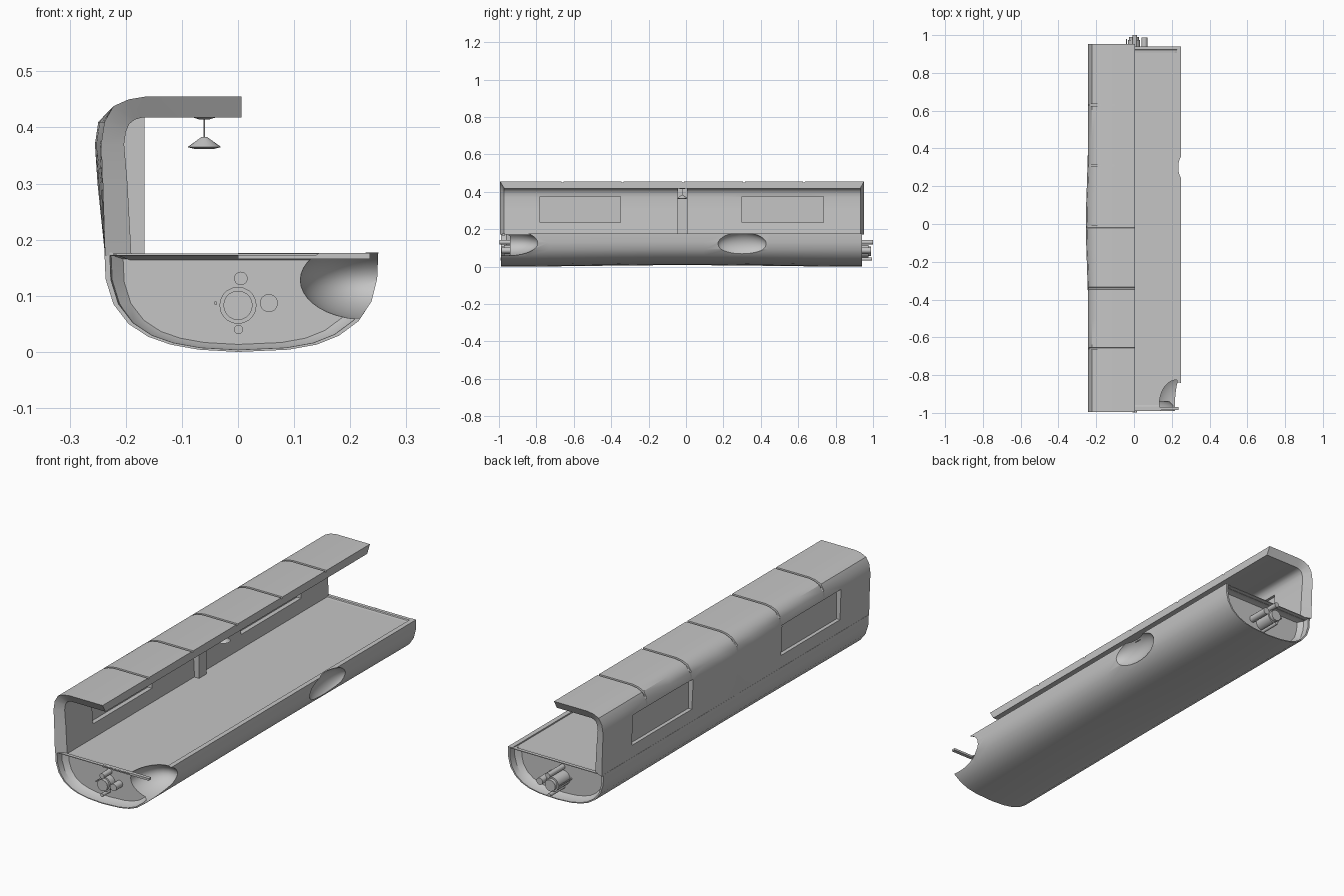
import bpy, bmesh, math
from mathutils import Matrix, Vector

if "Cube" in bpy.data.objects:
    bpy.data.objects.remove(bpy.data.objects["Cube"])

grey = bpy.data.materials.new("plain grey")
grey.diffuse_color = (0.56, 0.56, 0.56, 1)
grey.use_nodes = True
grey.node_tree.nodes["Principled BSDF"].inputs["Base Color"].default_value = grey.diffuse_color


def finish(bm, name, smooth=True):
    bmesh.ops.recalc_face_normals(bm, faces=bm.faces)
    if bm.calc_volume(signed=True) < 0:
        bmesh.ops.reverse_faces(bm, faces=bm.faces)
    me = bpy.data.meshes.new(name)
    bm.to_mesh(me)
    bm.free()
    ob = bpy.data.objects.new(name, me)
    bpy.context.collection.objects.link(ob)
    me.materials.append(grey)
    if smooth:
        shade(ob)
    return ob


def shade(ob):
    bpy.ops.object.select_all(action='DESELECT')
    ob.select_set(True)
    bpy.context.view_layer.objects.active = ob
    bpy.ops.object.shade_smooth_by_angle(angle=math.radians(35))


def box(name, lo, hi):
    bm = bmesh.new()
    size = Vector(hi) - Vector(lo)
    mid = (Vector(hi) + Vector(lo)) / 2
    bmesh.ops.create_cube(bm, size=1, matrix=Matrix.Translation(mid) @ Matrix.Diagonal((*size, 1)))
    return finish(bm, name, False)


def ellipsoid(name, c, r):
    bm = bmesh.new()
    bmesh.ops.create_uvsphere(bm, u_segments=32, v_segments=20, radius=1,
                              matrix=Matrix.Translation(c) @ Matrix.Diagonal((*r, 1)))
    return finish(bm, name)


def cone(bm, c, r1, r2, depth, axis='Z', seg=20):
    m = Matrix.Translation(c)
    if axis == 'Y':
        m = m @ Matrix.Rotation(math.pi / 2, 4, 'X')
    bmesh.ops.create_cone(bm, cap_ends=True, segments=seg, radius1=r1, radius2=r2, depth=depth, matrix=m)


def cut(ob, cutters):
    # Subtract each cutter, trying another solver if one loses the part
    for c in cutters:
        c.hide_render = True
        before = ob.data.copy()
        for solver in ('EXACT', 'MANIFOLD', 'FLOAT'):
            bpy.context.view_layer.objects.active = ob
            m = ob.modifiers.new("cut", 'BOOLEAN')
            m.object, m.operation, m.solver = c, 'DIFFERENCE', solver
            bpy.ops.object.modifier_apply(modifier=m.name)
            if len(ob.data.vertices) > .6 * len(before.vertices) and \
                    max(v.co.y for v in ob.data.vertices) > .9:
                break
            ob.data = before.copy()
        bpy.data.objects.remove(c)
    shade(ob)


def bridge(bm, a, b):
    n = len(a)
    for i in range(n):
        bm.faces.new((a[i], a[(i + 1) % n], b[(i + 1) % n], b[i]))


# Lower hull: rounded trough, lofted along y, with recessed ends and a floor lip
BOWL = [(-.238, .177), (-.236, .13), (-.222, .085), (-.195, .05), (-.16, .027), (-.12, .013),
        (-.07, .004), (0, 0), (.09, .004), (.14, .013), (.18, .029), (.215, .055),
        (.238, .09), (.248, .13), (.25, .177)]


def hull_section(y, floor_z):
    pts = BOWL + [(.228, .177), (.228, floor_z), (-.225, floor_z), (-.225, .177)]
    lift = .008 * math.sin((y + 1) * 1.6) ** 2
    return [(x, y, z + lift * max(0, 1 - z / .1)) for x, z in pts]


def end_section(y, s):
    return [(x * s, y, .095 + (z - .095) * s) for x, _, z in hull_section(y, .1755)]


bm = bmesh.new()
Y0, Y1 = -.99, .94
sections = [end_section(Y0 + .05, .86), end_section(Y0 + .03, .95), end_section(Y0, .96),
            hull_section(Y0, .1755), hull_section(Y0 + .016, .1755)]
sections += [hull_section(Y0 + .02 + (Y1 - Y0 - .04) * i / 16, .171) for i in range(17)]
sections += [hull_section(Y1 - .016, .1755), hull_section(Y1, .1755),
             end_section(Y1, .96), end_section(Y1 - .03, .95), end_section(Y1 - .05, .86)]
rings = [[bm.verts.new(p) for p in s] for s in sections]
for a, b in zip(rings, rings[1:]):
    bridge(bm, a, b)
bm.faces.new(rings[0])
bm.faces.new(rings[-1])
bmesh.ops.triangulate(bm, faces=[f for f in bm.faces if len(f.verts) > 4])
hull = finish(bm, "lower_hull")
cut(hull, [ellipsoid("corner_dent", (.225, -.955, .128), (.115, .165, .07)),
           ellipsoid("side_dent", (.262, .3, .118), (.058, .135, .067))])
box("front_floor_edge", (.0, -.985, .166), (.235, -.968, .176))

# Upper shell: side wall curving into the roof, with grooves and slanted ends
OUTER = [(-.237, .172), (-.241, .3), (-.244, .37), (-.238, .41), (-.222, .438),
         (-.195, .45), (-.165, .455), (.006, .455)]
INNER = [(-.19, .172), (-.197, .3), (-.203, .37), (-.2, .392), (-.194, .406),
         (-.184, .414), (-.17, .418), (.006, .418)]


def shell_section(y, y_in, sink):
    bulge = .011 * math.exp(-(y / .25) ** 2)
    out = []
    for x, z in OUTER:
        if sink and z > .42:
            x, z = x + (.005 if x < -.18 else 0), z - .006
        out.append((x - bulge * (.17 < z < .43) * min(1, (z - .172) / .15), y, z))
    return out + [(x, y_in, z) for x, z in reversed(INNER)]


stations = [(-.994, -.972, False), (.952, .932, False)]
for g in (-.66, -.34, -.015, .31, .63):
    stations += [(g + d, g + d, abs(d) < .0047) for d in (-.0055, -.0045, .0045, .0055)]
stations += [(y, y, False) for y in (-.85, -.5, -.25, -.13, .1, .2, .45, .8)]
bm = bmesh.new()
rings = [[bm.verts.new(p) for p in shell_section(*s)] for s in sorted(stations)]
for a, b in zip(rings, rings[1:]):
    bridge(bm, a, b)
for r in (rings[0], rings[-1]):
    n = len(r)
    for i in range(n // 2 - 1):
        bm.faces.new((r[i], r[i + 1], r[n - 2 - i], r[n - 1 - i]))
shell = finish(bm, "wall_and_roof")

# Windows: openings through the wall with recessed panes
windows = [(-.78, -.35), (.3, .735)]
cut(shell, [box("window_cutter", (-.4, a, .235), (-.1, b, .375)) for a, b in windows])
for a, b in windows:
    box("window_pane", (-.222, a - .003, .232), (-.214, b + .003, .378))

# Inner pillar
box("wall_pillar", (-.21, -.045, .171), (-.167, .008, .42))

# Hanging lamp
bm = bmesh.new()
cone(bm, (-.06, -.02, .4165), .008, .024, .005)
cone(bm, (-.06, -.02, .40), .0015, .0015, .036, seg=8)
cone(bm, (-.06, -.02, .374), .03, .005, .018)
cone(bm, (-.06, -.02, .3635), .018, .03, .003)
finish(bm, "hanging_lamp")

# Connector pipes at both ends
for side, y_in, y_out in (("front", -.93, -.998), ("rear", .88, 1.0)):
    bm = bmesh.new()
    s = math.copysign(1, y_out)
    for x, z, r, tip in ((0, .083, .033, .025), (0, .083, .026, .01), (.005, .131, .012, 0),
                         (.055, .087, .016, .012), (.001, .04, .008, .005), (-.04, .087, .003, .02)):
        end = y_out - s * tip
        cone(bm, (x, (y_in + end) / 2, z), r, r, abs(end - y_in), 'Y')
    finish(bm, side + "_pipes")
